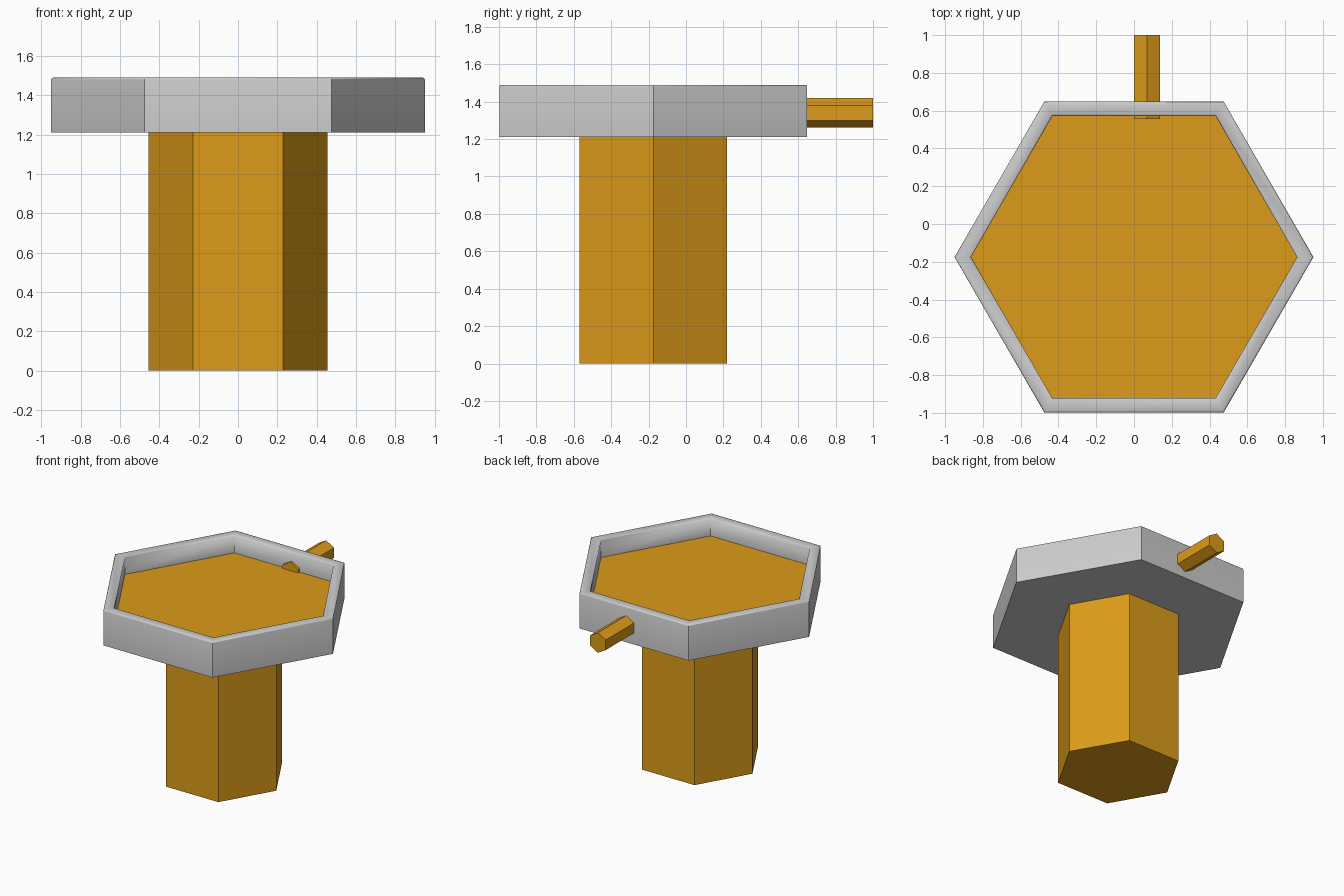
import bpy
import bmesh
from math import cos, sin, pi
from mathutils import Matrix

if "Cube" in bpy.data.objects:
    bpy.data.objects.remove(bpy.data.objects["Cube"])

AXIS_Y = -0.175

brown = bpy.data.materials.new("brown")
brown.diffuse_color = (0.72, 0.33, 0.01, 1)
brown.use_nodes = True
brown.node_tree.nodes["Principled BSDF"].inputs["Base Color"].default_value = brown.diffuse_color


def hex_loft(name, rings, close_start=True, close_end=True, mat=None):
    """Loft six-sided rings given as (radius, height)."""
    bm = bmesh.new()
    loops = [[bm.verts.new((r * cos(k * pi / 3), r * sin(k * pi / 3), z))
              for k in range(6)] for r, z in rings]
    for a, b in zip(loops, loops[1:]):
        for k in range(6):
            n = (k + 1) % 6
            bm.faces.new((a[k], a[n], b[n], b[k]))
    if close_start:
        bm.faces.new(loops[0][::-1])
    if close_end:
        bm.faces.new(loops[-1])
    me = bpy.data.meshes.new(name)
    bm.to_mesh(me)
    bm.free()
    ob = bpy.data.objects.new(name, me)
    bpy.context.collection.objects.link(ob)
    ob.location.y = AXIS_Y
    if mat:
        me.materials.append(mat)
    return ob


# Supporting column
hex_loft("column", [(0.456, 0), (0.456, 1.21)], mat=brown)

# Basin: outer wall, softened flat rim, inner wall
basin = hex_loft("basin", [(0.95, 1.21), (0.95, 1.48), (0.947, 1.487),
                           (0.94, 1.49), (0.872, 1.49), (0.863, 1.482),
                           (0.863, 1.35)], close_end=False)
bpy.context.view_layer.objects.active = basin
basin.select_set(True)
bpy.ops.object.shade_smooth_by_angle(angle=pi / 3.5)

# Floor inside the basin
hex_loft("basin_floor", [(0.863, 1.35)], close_start=False, mat=brown)

# Handle peg through the back wall, ridge pointing up
peg = hex_loft("back_peg", [(0.079, 0), (0.079, 0.445)], mat=brown)
peg.data.transform(Matrix.Rotation(-pi / 2, 4, "X") @ Matrix.Rotation(pi / 2, 4, "Z"))
peg.location = (0.068, 0.555, 1.34)
